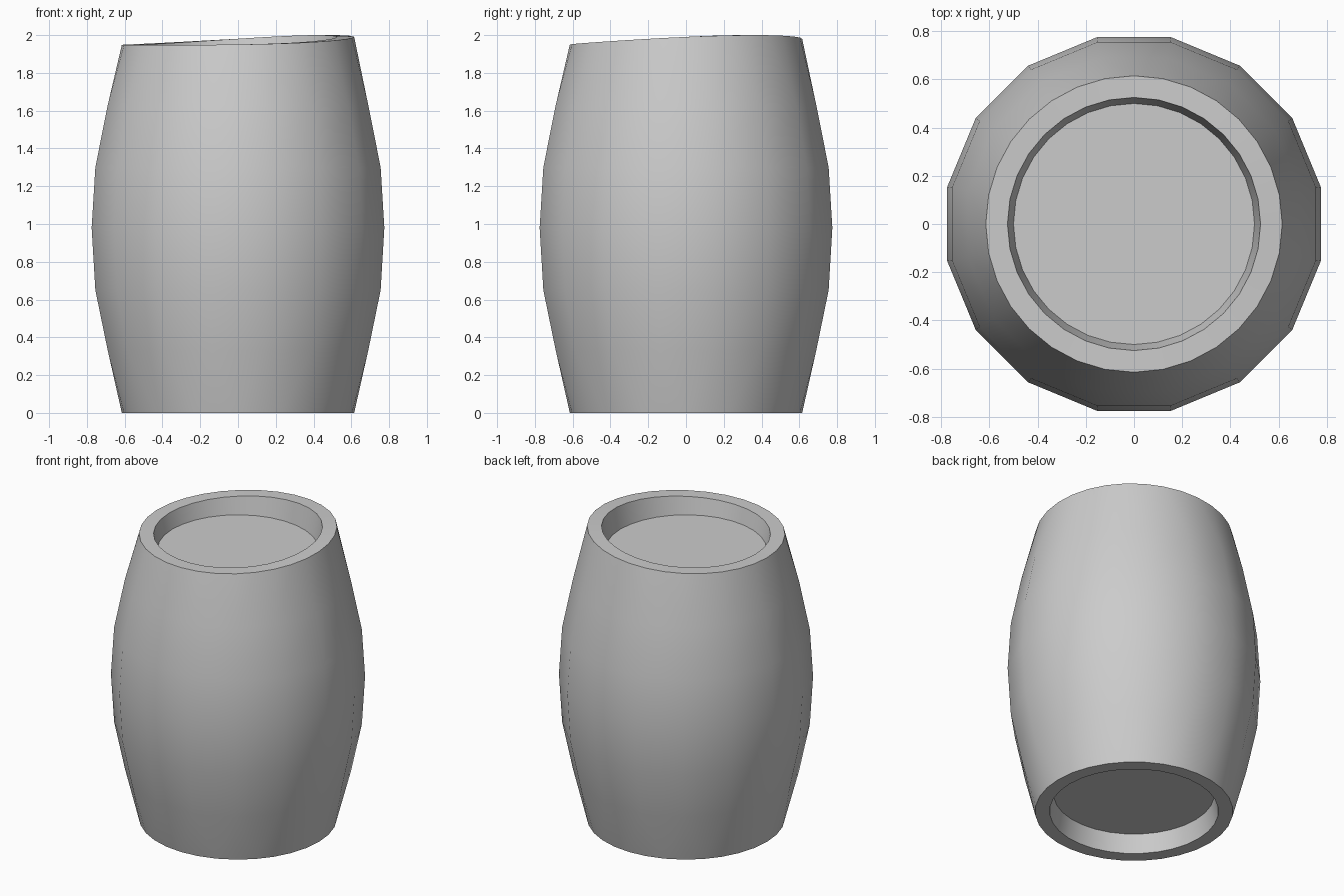
import bpy, bmesh, math

if "Cube" in bpy.data.objects:
    bpy.data.objects.remove(bpy.data.objects["Cube"])

STEP = math.radians(11.25)   # 32 steps around


def top_z(a):
    # uneven, slightly slanted upper rim
    return 1.948 + 0.052 * ((1 + math.cos(a - math.radians(36))) / 2) ** 2


bm = bmesh.new()


def ring(r, z, start=0, skip=1):
    # z may be a number or a function of the angle
    out = []
    for i in range(start, 32, skip):
        a = i * STEP
        out.append(bm.verts.new((r * math.cos(a), r * math.sin(a), z(a) if callable(z) else z)))
    return out


def bridge(lo, hi):
    n = len(lo)
    for i in range(n):
        j = (i + 1) % n
        bm.faces.new((lo[i], lo[j], hi[j], hi[i]))


def fan(body, rim):
    # joins a 16-sided body ring to a 32-sided rim
    for i in range(16):
        a, b = body[i], body[(i + 1) % 16]
        r0, m, r1 = (rim[(2 * i + 1 + k) % 32] for k in range(3))
        for f in ((a, b, m), (a, m, r0), (b, r1, m)):
            bm.faces.new(f)


# Bulging 16-sided body
body = [ring(r, z, 1, 2) for r, z in
        ((0.703, 0.33), (0.770, 0.65), (0.790, 0.98), (0.770, 1.30), (0.703, 1.63))]
for lo, hi in zip(body, body[1:]):
    bridge(lo, hi)

# Round rims and recessed heads at both ends
for row, rim_z, head_z in ((body[0], 0.0, 0.125), (body[-1], top_z, 1.845)):
    outer, inner, head = ring(0.615, rim_z), ring(0.525, rim_z), ring(0.5, head_z)
    fan(row, outer)
    bridge(outer, inner)
    bridge(inner, head)
    bm.faces.new(head)

bmesh.ops.recalc_face_normals(bm, faces=bm.faces[:])
mesh = bpy.data.meshes.new("barrel")
bm.to_mesh(mesh)
bm.free()
barrel = bpy.data.objects.new("barrel", mesh)
bpy.context.collection.objects.link(barrel)
bpy.context.view_layer.objects.active = barrel
barrel.select_set(True)
bpy.ops.object.shade_smooth_by_angle(angle=math.radians(40))
